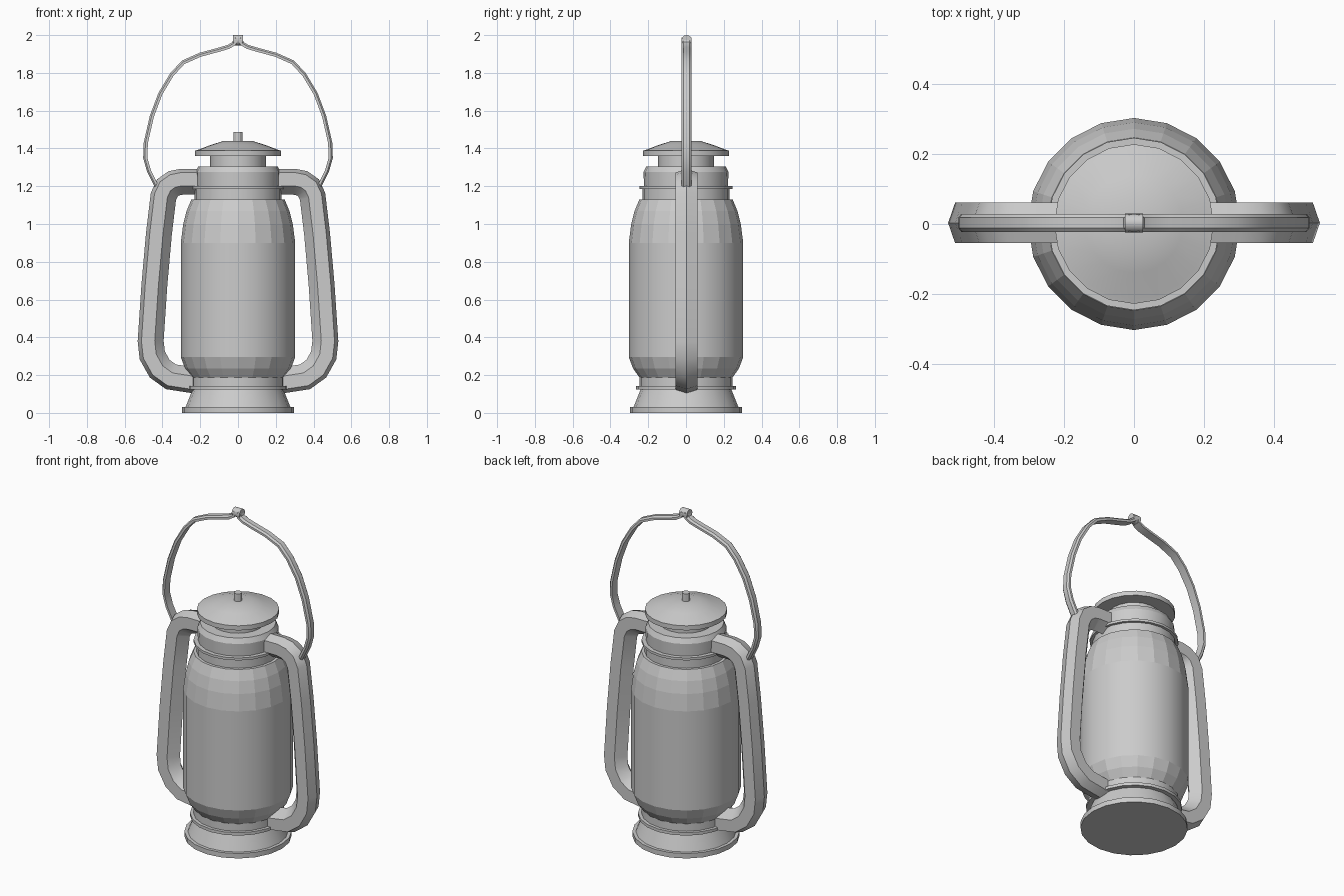
import bpy, bmesh, math
from mathutils import Vector

if "Cube" in bpy.data.objects:
    bpy.data.objects.remove(bpy.data.objects["Cube"])

def finish(name, bm, angle=25):
    bmesh.ops.recalc_face_normals(bm, faces=bm.faces)
    me = bpy.data.meshes.new(name)
    bm.to_mesh(me)
    bm.free()
    ob = bpy.data.objects.new(name, me)
    bpy.context.collection.objects.link(ob)
    bpy.ops.object.select_all(action='DESELECT')
    ob.select_set(True)
    bpy.context.view_layer.objects.active = ob
    bpy.ops.object.shade_smooth_by_angle(angle=math.radians(angle))
    return ob

def skin(bm, rings):
    for a, b in zip(rings, rings[1:]):
        n = len(a)
        for i in range(n):
            j = (i + 1) % n
            bm.faces.new((a[i], a[j], b[j], b[i]))
    bm.faces.new(rings[0])
    bm.faces.new(rings[-1])

def lathe(name, profile, sides=20):
    bm = bmesh.new()
    rings = [[bm.verts.new((r * math.cos(math.tau * i / sides), r * math.sin(math.tau * i / sides), z))
              for i in range(sides)] for r, z in profile]
    skin(bm, rings)
    return finish(name, bm)

def sweep(name, path, section, side, y0=0.003):
    """Sweep a section of (outward, y) offsets along an x-z path; side mirrors it in x."""
    bm = bmesh.new()
    pts = [Vector(p) for p in path]
    rings = []
    for i, p in enumerate(pts):
        segs = []
        if i > 0:
            segs.append((p - pts[i - 1]).normalized())
        if i < len(pts) - 1:
            segs.append((pts[i + 1] - p).normalized())
        t = sum(segs, Vector((0, 0))).normalized()
        n = Vector((-t.y, t.x)) / max(t.dot(segs[0]), 0.6)
        rings.append([bm.verts.new((side * (p.x + n.x * o), y + y0, p.y + n.y * o)) for o, y in section])
    skin(bm, rings)
    return finish(name, bm, 30)

# Stepped base with foot flange and collar ring
lathe("base", [(.297, 0), (.297, .03), (.278, .03), (.262, .07), (.24, .125), (.266, .125),
               (.266, .143), (.247, .143), (.247, .19)])

# Globe: smooth straight wall, faceted shoulders
globe = lathe("globe", [(.247, .188), (.28, .235), (.303, .295), (.303, .9), (.29, 1.0),
                        (.272, 1.07), (.247, 1.13)])
for p in globe.data.polygons:
    if not .4 < p.center.z < .8:
        p.use_smooth = False

# Neck, ring and upper collar
lathe("neck", [(.23, 1.125), (.23, 1.185), (.246, 1.185), (.246, 1.2), (.222, 1.2),
               (.225, 1.275), (.21, 1.305)])
lathe("chimney", [(.147, 1.3), (.147, 1.365)])
lathe("cap", [(.228, 1.36), (.228, 1.388), (.215, 1.392), (.14, 1.42), (.075, 1.44)])
lathe("cap_knob", [(.023, 1.435), (.023, 1.487)], 12)

# Side tubes (ridged six-sided section) and carrying bail
tube_path = [(.19, 1.237), (.30, 1.237), (.345, 1.228), (.385, 1.2), (.408, 1.15), (.432, .95),
             (.456, .68), (.476, .38), (.467, .3), (.425, .225), (.36, .178), (.23, .158)]
tube_section = [(.055, 0), (.035, .058), (-.035, .058), (-.082, 0), (-.035, -.058), (.035, -.058)]
bail_path = [(.43, 1.2), (.47, 1.28), (.49, 1.35), (.487, 1.43), (.455, 1.57), (.41, 1.69), (.35, 1.79),
             (.29, 1.855), (.2, 1.895), (.1, 1.922), (.05, 1.937), (.02, 1.955), (.01, 1.985)]
bail_section = [(.012, .015), (.003, .026), (-.01, .026), (-.01, -.026), (.003, -.026), (.012, -.015)]
for side, tag in ((-1, "left"), (1, "right")):
    sweep(f"side_tube_{tag}", tube_path, tube_section, side)
    sweep(f"bail_{tag}", bail_path[::-1], bail_section, side)

# Grip pin at the top of the bail
bpy.ops.mesh.primitive_cylinder_add(vertices=16, radius=.027, depth=.052,
                                    location=(0, .003, 1.973), rotation=(0, math.pi / 2, 0))
bpy.context.object.name = "bail_pin"
bpy.ops.object.shade_smooth_by_angle(angle=math.radians(30))
